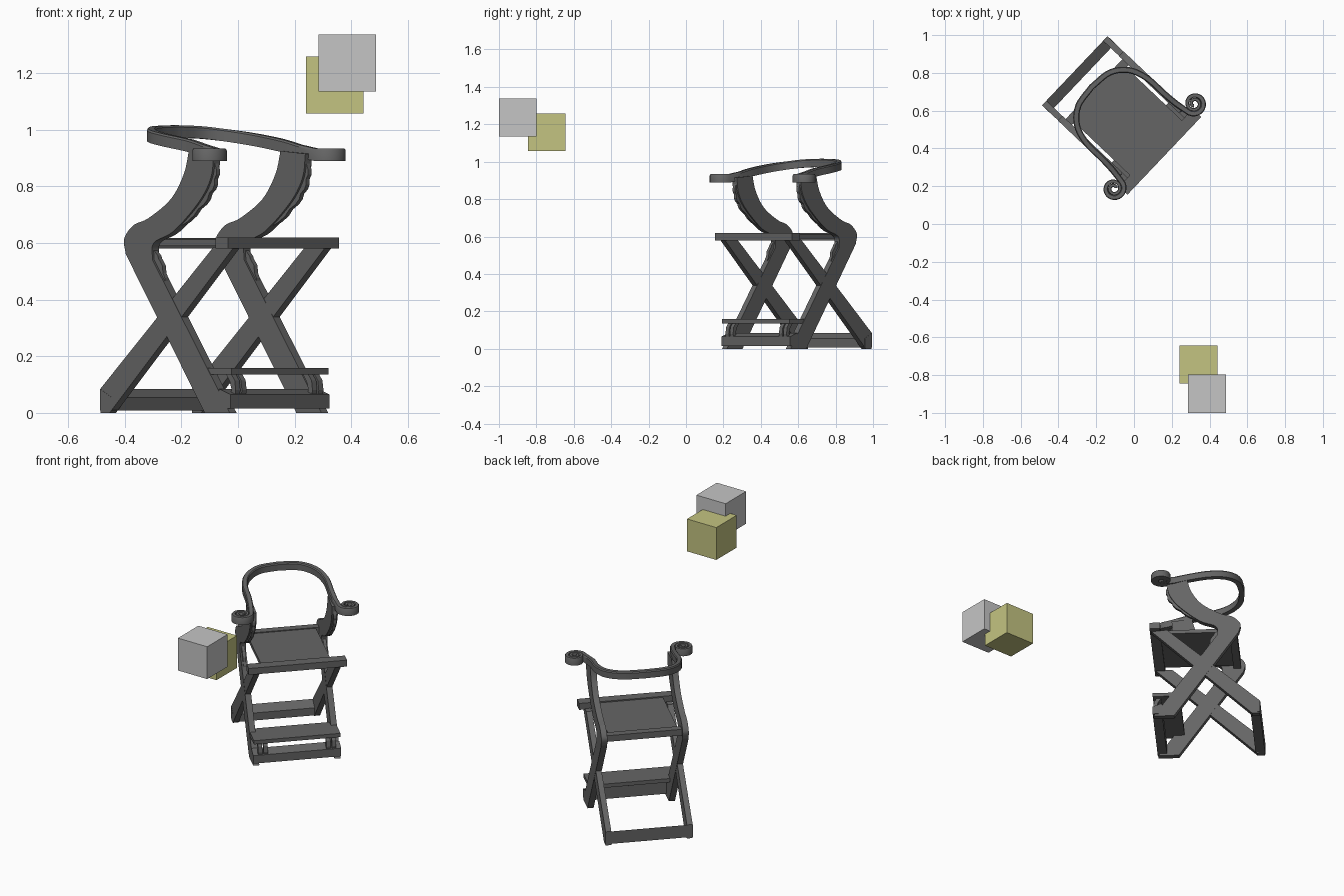
import bpy, bmesh, math
from mathutils import Matrix, Vector

cube = bpy.data.objects.get("Cube")
if cube:
    bpy.data.objects.remove(cube, do_unlink=True)


def material(name, color):
    m = bpy.data.materials.new(name)
    m.use_nodes = True
    m.diffuse_color = (*color, 1)
    m.node_tree.nodes["Principled BSDF"].inputs["Base Color"].default_value = (*color, 1)
    return m


DARK = material("dark grey wood", (0.13, 0.13, 0.13))
GREY = material("light grey", (0.56, 0.56, 0.56))
YELLOW = material("dull yellow", (0.55, 0.55, 0.22))

# Chair frame of reference: turned on the ground, front along local -y
CHAIR = Matrix.Rotation(math.radians(46.5), 4, "Z") @ Matrix.Translation((0.3725, 0, 0))
HALF = 0.235   # side frame centre line
THICK = 0.035  # side frame thickness


def finish(name, bm, mat, matrix=CHAIR, smooth=False):
    bmesh.ops.recalc_face_normals(bm, faces=bm.faces)
    mesh = bpy.data.meshes.new(name)
    bm.to_mesh(mesh)
    bm.free()
    mesh.materials.append(mat)
    ob = bpy.data.objects.new(name, mesh)
    bpy.context.collection.objects.link(ob)
    ob.matrix_world = matrix
    if smooth:
        bpy.ops.object.select_all(action="DESELECT")
        ob.select_set(True)
        bpy.context.view_layer.objects.active = ob
        bpy.ops.object.shade_smooth_by_angle(angle=math.radians(35))
    return ob


def box(name, lo, hi, mat=DARK, matrix=CHAIR):
    bm = bmesh.new()
    bmesh.ops.create_cube(bm, size=1)
    for v in bm.verts:
        v.co = Vector(a + (b - a) * (c + 0.5) for a, b, c in zip(lo, hi, v.co))
    return finish(name, bm, mat, matrix)


def extrude_side(name, profile, x, thick, smooth=False):
    """Extrude a (y, z) profile along x, centred on x."""
    bm = bmesh.new()
    face = bm.faces.new([bm.verts.new((x - thick / 2, y, z)) for y, z in profile])
    out = bmesh.ops.extrude_face_region(bm, geom=[face])
    verts = [g for g in out["geom"] if isinstance(g, bmesh.types.BMVert)]
    bmesh.ops.translate(bm, verts=verts, vec=(thick, 0, 0))
    return finish(name, bm, DARK, smooth=smooth)


def spline(points, steps=5):
    """Smooth curve through the points."""
    p = [Vector(q) for q in points]
    p = [2 * p[0] - p[1]] + p + [2 * p[-1] - p[-2]]
    out = []
    for a, b, c, d in zip(p, p[1:], p[2:], p[3:]):
        for i in range(steps):
            t = i / steps
            out.append(0.5 * (2 * b + (c - a) * t + (2 * a - 5 * b + 4 * c - d) * t * t
                              + (3 * b - a - 3 * c + d) * t ** 3))
    return out + [p[-2]]


def scalloped(curve, depth, lumps):
    """Closed strip along a curve with a lobed front edge."""
    n = len(curve) - 1
    front = []
    for i, q in enumerate(curve):
        t = i / n
        bulge = depth * math.sin(math.pi * t) ** 0.5 * (0.6 + 0.4 * abs(math.sin(lumps * math.pi * t)))
        front.append((q[0] - bulge, q[1] - bulge * 0.4))
    back = [(q[0] + 0.02, q[1]) for q in curve]
    return front + back[::-1]


# Side frames: crossing legs, the rear one bending up into an arm support
arm_front = spline([(0.53, 0.54), (0.524, 0.6), (0.427, 0.642), (0.305, 0.744), (0.246, 0.83), (0.232, 0.915)])
arm_back = spline([(0.353, 0.925), (0.378, 0.843), (0.441, 0.755), (0.549, 0.688),
                   (0.622, 0.663), (0.668, 0.615), (0.66, 0.56)])
curved_leg = [(0.276, 0.0), (0.154, 0.0)] + [tuple(p) for p in arm_front + arm_back]
straight_leg = [(0.785, 0.0), (0.74, 0.0), (0.135, 0.585), (0.235, 0.585), (0.785, 0.085)]
lower_bracket = spline([(0.54, 0.58), (0.515, 0.53), (0.485, 0.45)])
foot_bracket = [(0.2, 0.14), (0.175, 0.14), (0.156, 0.115), (0.151, 0.08), (0.158, 0.045),
                (0.185, 0.035), (0.19, 0.05), (0.175, 0.06), (0.172, 0.085), (0.18, 0.11)]

for side, s in (("left", 1), ("right", -1)):
    extrude_side(side + "_curved_leg", curved_leg, s * HALF, THICK, True)
    extrude_side(side + "_straight_leg", straight_leg, s * HALF, THICK - 0.002)
    extrude_side(side + "_arm_bracket", scalloped(arm_front[11:24], 0.02, 4), s * HALF, 0.018)
    extrude_side(side + "_seat_bracket", scalloped(lower_bracket, 0.025, 3), s * HALF, 0.018)
    for k in (-1, 1):  # paired curved feet under the footboard
        extrude_side(side + "_footboard_bracket", foot_bracket, s * 0.197 + k * 0.016, 0.024)

# Seat and its cross rails
box("seat", (-0.2, 0.16, 0.59), (0.2, 0.62, 0.613))
box("front_seat_rail", (-0.284, 0.132, 0.58), (0.284, 0.194, 0.62))
box("rear_seat_rail", (-HALF, 0.6, 0.58), (HALF, 0.645, 0.618))

# Base bars with sloping tops, and the footboard
extrude_side("rear_base_bar", [(0.73, 0.008), (0.786, 0.008), (0.786, 0.085), (0.73, 0.055)], 0, 0.505)
extrude_side("front_base_bar", [(0.149, 0.015), (0.205, 0.015), (0.205, 0.085), (0.149, 0.065)], 0, 0.508)
box("footboard", (-0.25, 0.149, 0.135), (0.25, 0.31, 0.158))

# Hoop arm rail: rises to the back and ends in outward scrolls
half_path = [(p[0], p[1], p[2], 0.032) for p in spline(
    [(0, 0.662, 0.994), (0.12, 0.645, 0.99), (0.2, 0.58, 0.978), (0.235, 0.48, 0.963),
     (0.238, 0.36, 0.944), (0.243, 0.28, 0.925)])]
TURNS = 2.1
for i in range(51):
    t = i / 50
    a = math.pi + t * TURNS * 2 * math.pi
    r = 0.056 - 0.044 * t
    half_path.append((0.31 + r * math.cos(a), 0.207 + r * math.sin(a), 0.911, 0.03 - 0.012 * min(1, t * 2)))
path = [(-x, y, z, w) for x, y, z, w in half_path[:0:-1]] + half_path

bm = bmesh.new()
rings = []
for i, (x, y, z, w) in enumerate(path):
    before, after = path[max(i - 1, 0)], path[min(i + 1, len(path) - 1)]
    tangent = Vector((after[0] - before[0], after[1] - before[1], 0)).normalized()
    across = Vector((-tangent.y, tangent.x, 0)) * w / 2
    up = Vector((0, 0, 0.022))
    c = Vector((x, y, z))
    rings.append([bm.verts.new(c + j * across + k * up)
                  for j, k in ((1, 0.7), (0.7, 1), (-0.7, 1), (-1, 0.7), (-1, -1), (1, -1))])
for a, b in zip(rings, rings[1:]):
    for j in range(len(a)):
        bm.faces.new((a[j - 1], a[j], b[j], b[j - 1]))
bm.faces.new(rings[0])
bm.faces.new(rings[-1])
finish("arm_rail", bm, DARK, smooth=True)

# Two loose floating cubes
WORLD = Matrix.Identity(4)
box("grey_block", (0.285, -1.0, 1.135), (0.487, -0.798, 1.337), GREY, WORLD)
box("yellow_block", (0.241, -0.845, 1.057), (0.443, -0.643, 1.259), YELLOW, WORLD)
